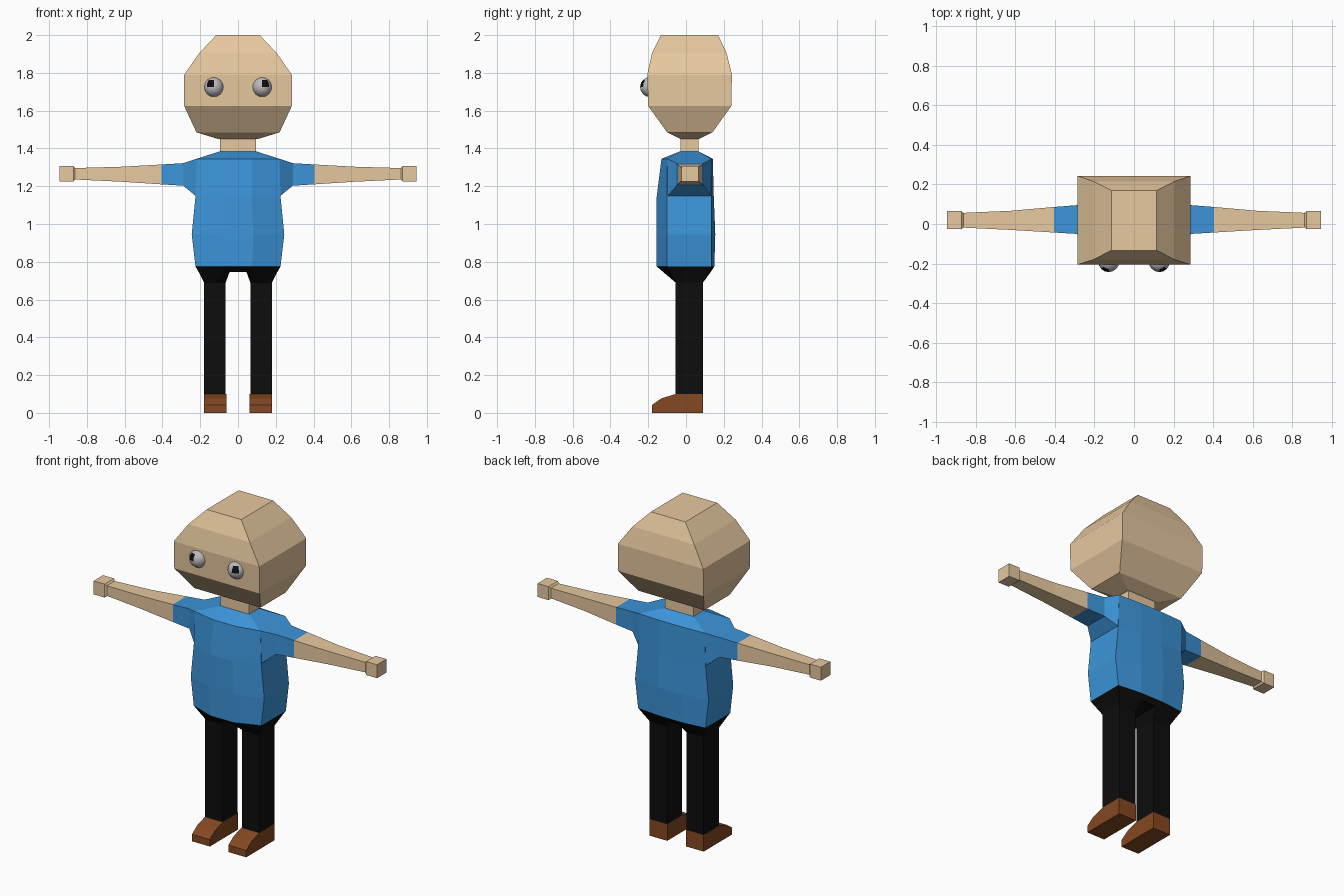
import bpy, bmesh, math
from mathutils import Matrix

if "Cube" in bpy.data.objects:
    bpy.data.objects.remove(bpy.data.objects["Cube"])


def material(name, rgb):
    m = bpy.data.materials.new(name)
    m.diffuse_color = (*rgb, 1)
    m.use_nodes = True
    m.node_tree.nodes["Principled BSDF"].inputs["Base Color"].default_value = m.diffuse_color
    return m


SKIN = material("skin", (0.80, 0.58, 0.35))
BLUE = material("blue_cloth", (0.045, 0.30, 0.70))
BLACK = material("black", (0.004, 0.004, 0.004))
BROWN = material("brown_leather", (0.23, 0.065, 0.015))
GREY = material("eye_grey", (0.5, 0.5, 0.5))


def finish(name, bm, mats, mirror):
    bmesh.ops.recalc_face_normals(bm, faces=bm.faces)
    me = bpy.data.meshes.new(name)
    bm.to_mesh(me)
    bm.free()
    for m in mats:
        me.materials.append(m)
    ob = bpy.data.objects.new(name, me)
    bpy.context.collection.objects.link(ob)
    if mirror:
        mod = ob.modifiers.new("mirror", 'MIRROR')
        mod.use_mirror_merge = False
    return ob


def loft(name, rings, mat, mirror=False):
    """Skin a closed, capped surface through rings of equal point count."""
    bm = bmesh.new()
    rows = [[bm.verts.new(p) for p in r] for r in rings]
    n = len(rows[0])
    for a, b in zip(rows, rows[1:]):
        for i in range(n):
            j = (i + 1) % n
            bm.faces.new((a[i], a[j], b[j], b[i]))
    bm.faces.new(rows[0])
    bm.faces.new(rows[-1])
    return finish(name, bm, [mat], mirror)


def rect_z(z, w, y0, y1):
    return [(-w, y0, z), (w, y0, z), (w, y1, z), (-w, y1, z)]


def rect_x(x, y0, y1, z0, z1):
    return [(x, y0, z0), (x, y1, z0), (x, y1, z1), (x, y0, z1)]


def body(z, w, front, side_front, side_back, back):
    m = w * 0.33
    return [(-w, side_front, z), (-m, front, z), (m, front, z), (w, side_front, z),
            (w, side_back, z), (m, back, z), (-m, back, z), (-w, side_back, z)]


def hip(z, x0, x1, front, side_front, side_back, back, m):
    return [(x0, front, z), (m, front, z), (x1, side_front, z),
            (x1, side_back, z), (m, back, z), (x0, back, z)]


# Head and neck
loft("head", [rect_z(*r) for r in (
    (1.45, 0.105, -0.03, 0.07), (1.485, 0.22, -0.10, 0.14),
    (1.625, 0.285, -0.20, 0.24), (1.79, 0.285, -0.205, 0.243),
    (1.905, 0.205, -0.18, 0.215), (2.0, 0.115, -0.133, 0.17))], SKIN)
loft("neck", [rect_z(1.37, 0.095, -0.03, 0.065),
              rect_z(1.46, 0.095, -0.03, 0.065)], SKIN)

# Shirt
loft("shirt_body", [body(*r) for r in (
    (0.775, 0.225, -0.155, -0.10, 0.135, 0.15),
    (0.945, 0.245, -0.157, -0.10, 0.135, 0.155),
    (1.145, 0.225, -0.155, -0.10, 0.135, 0.147),
    (1.345, 0.22, -0.13, -0.10, 0.135, 0.142),
    (1.385, 0.095, -0.03, -0.03, 0.065, 0.065))], BLUE)
loft("sleeve", [rect_x(*r) for r in (
    (0.22, -0.10, 0.135, 1.145, 1.345), (0.29, -0.05, 0.095, 1.203, 1.322),
    (0.405, -0.043, 0.086, 1.21, 1.315))], BLUE, True)

# Arms and hands
loft("arm", [rect_x(*r) for r in (
    (0.405, -0.043, 0.086, 1.21, 1.315), (0.62, -0.03, 0.067, 1.224, 1.303),
    (0.87, -0.018, 0.056, 1.236, 1.296))], SKIN, True)
loft("hand", [rect_x(*r) for r in (
    (0.862, -0.018, 0.056, 1.236, 1.296), (0.872, -0.025, 0.065, 1.225, 1.306),
    (0.945, -0.025, 0.065, 1.225, 1.306))], SKIN, True)

# Trousers: one hip half tapering to a square leg
loft("trouser_leg", [hip(*r) for r in (
    (0.775, 0, 0.225, -0.155, -0.10, 0.135, 0.15, 0.075),
    (0.745, 0, 0.208, -0.12, -0.085, 0.12, 0.13, 0.08),
    (0.745, 0.045, 0.208, -0.12, -0.085, 0.12, 0.13, 0.08),
    (0.69, 0.065, 0.18, -0.055, -0.055, 0.09, 0.09, 0.12),
    (0.10, 0.065, 0.18, -0.055, -0.055, 0.09, 0.09, 0.12))], BLACK, True)

# Shoes: side profile extruded across the foot
profile = [(0.09, 0), (0.09, 0.10), (-0.055, 0.10), (-0.13, 0.077),
           (-0.18, 0.042), (-0.18, 0)]
loft("shoe", [[(x, y, z) for y, z in profile] for x in (0.062, 0.181)], BROWN, True)

# Eyes with a dark patch of faces as the pupil
R, C = 0.053, (0.128, -0.19, 1.725)
bm = bmesh.new()
bmesh.ops.create_uvsphere(bm, u_segments=16, v_segments=8, radius=R)
for f in bm.faces:
    c = f.calc_center_median()
    az = math.degrees(math.atan2(c.x, -c.y))
    el = math.degrees(math.asin(c.z / c.length))
    f.smooth = True
    if 0 < az < 45 and 0 < el < 45:
        f.material_index = 1
bmesh.ops.transform(bm, matrix=Matrix.Translation(C), verts=bm.verts)
finish("eye", bm, [GREY, BLACK], True)
